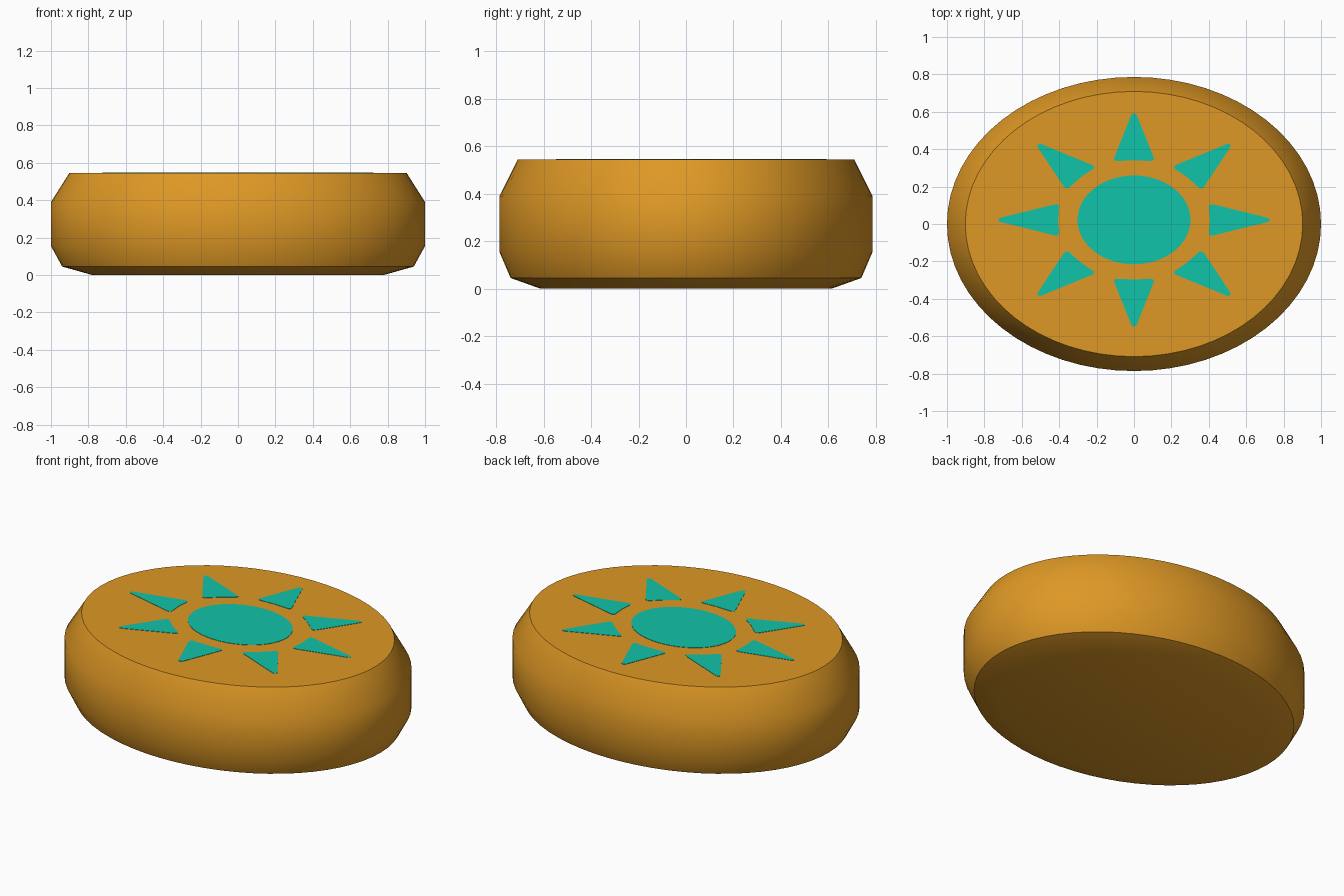
import bpy, bmesh, math

if "Cube" in bpy.data.objects:
    bpy.data.objects.remove(bpy.data.objects["Cube"])

SIDES = 64
Y_SCALE = 0.786
TOP = 0.545


def material(name, rgb):
    m = bpy.data.materials.new(name)
    m.diffuse_color = (*rgb, 1.0)
    m.use_nodes = True
    m.node_tree.nodes["Principled BSDF"].inputs["Base Color"].default_value = m.diffuse_color
    return m


amber = material("amber", (0.73, 0.314, 0.0185))
teal = material("teal", (0.0056, 0.55, 0.405))


def finish(bm, name, mat):
    bmesh.ops.recalc_face_normals(bm, faces=bm.faces)
    mesh = bpy.data.meshes.new(name)
    bm.to_mesh(mesh)
    bm.free()
    mesh.materials.append(mat)
    obj = bpy.data.objects.new(name, mesh)
    bpy.context.collection.objects.link(obj)
    return obj


def body():
    # Oval body: stacked rings with flat caps
    profile = [(0.78, 0.0), (0.94, 0.045), (1.0, 0.155), (1.0, 0.39), (0.902, TOP)]
    bm = bmesh.new()
    rings = []
    for r, z in profile:
        rings.append([bm.verts.new((r * math.cos(a), r * Y_SCALE * math.sin(a), z))
                      for a in (2 * math.pi * i / SIDES for i in range(SIDES))])
    for lo, hi in zip(rings, rings[1:]):
        for i in range(SIDES):
            j = (i + 1) % SIDES
            bm.faces.new((lo[i], lo[j], hi[j], hi[i]))
    bm.faces.new(rings[0][::-1])
    bm.faces.new(rings[-1])
    obj = finish(bm, "oval_body", amber)
    bpy.context.view_layer.objects.active = obj
    obj.select_set(True)
    bpy.ops.object.shade_smooth_by_angle(angle=math.radians(40))
    obj.select_set(False)


def plate(name, outline):
    # Thin painted plate on the top face, squashed to the oval
    bm = bmesh.new()
    face = bm.faces.new([bm.verts.new((x, y * Y_SCALE + 0.022, TOP - 0.001))
                         for x, y in outline])
    ext = bmesh.ops.extrude_face_region(bm, geom=[face])
    for v in ext["geom"]:
        if isinstance(v, bmesh.types.BMVert):
            v.co.z = TOP + 0.002
    finish(bm, name, teal)


body()

# Sun disc
plate("sun_disc", [(0.302 * math.cos(2 * math.pi * i / SIDES),
                    0.302 * math.sin(2 * math.pi * i / SIDES)) for i in range(SIDES)])

# Eight rays with blunt tips, rounded corners and a curved inner edge
half_ray = [(0.725, 0.004), (0.718, 0.013), (0.425, 0.105),
            (0.408, 0.106), (0.400, 0.093), (0.403, 0.05)]
ray = half_ray + [(0.406, 0.0)] + [(x, -y) for x, y in reversed(half_ray)]
for k in range(8):
    c, s = math.cos(k * math.pi / 4), math.sin(k * math.pi / 4)
    plate(f"sun_ray_{k + 1}", [(x * c - y * s, x * s + y * c) for x, y in ray])
